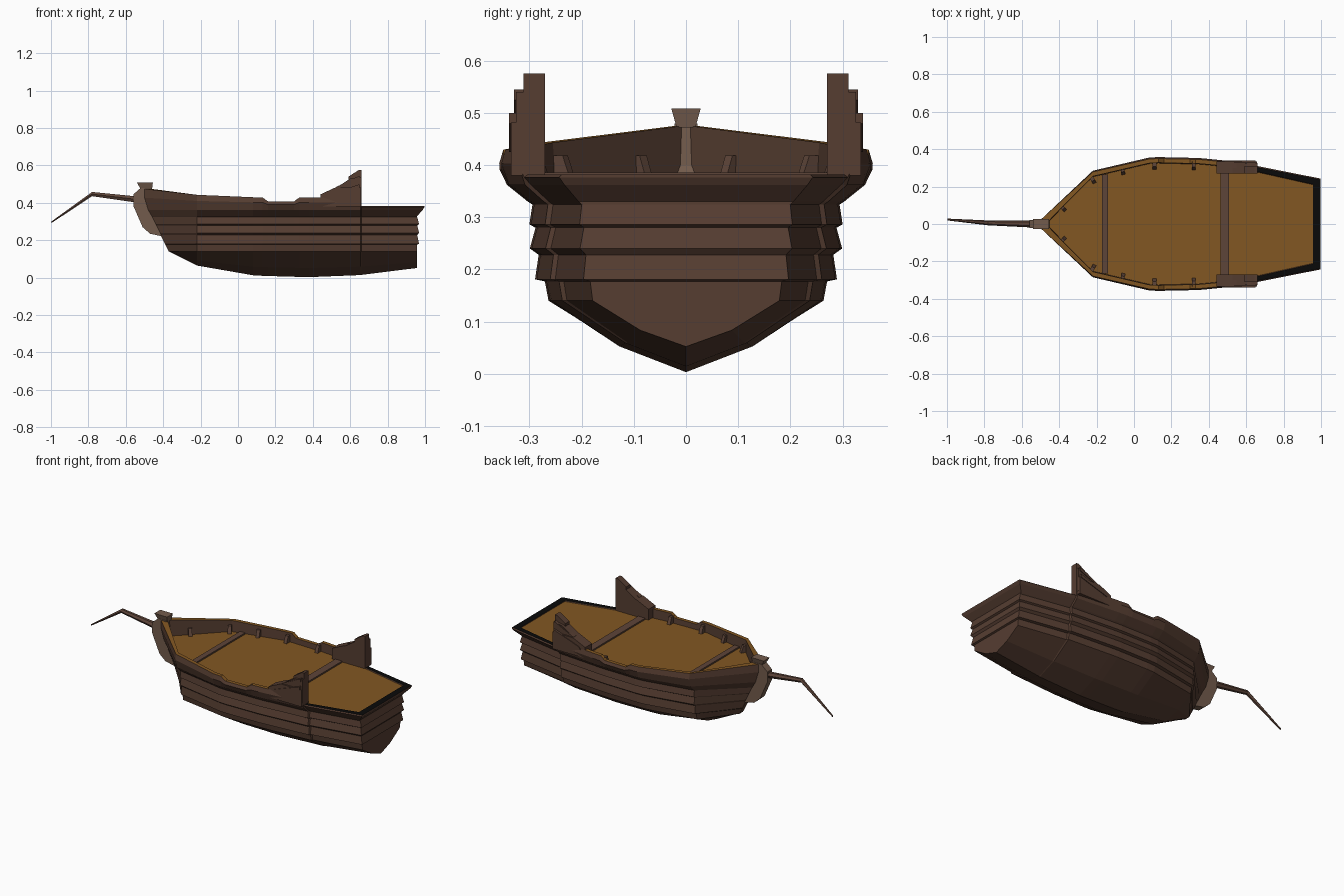
import bpy, bmesh, math
from mathutils import Vector

if "Cube" in bpy.data.objects:
    bpy.data.objects.remove(bpy.data.objects["Cube"])


def mat(name, r, g, b):
    m = bpy.data.materials.new(name)
    m.diffuse_color = (r, g, b, 1)
    m.use_nodes = True
    m.node_tree.nodes["Principled BSDF"].inputs["Base Color"].default_value = m.diffuse_color
    return m


BROWN = mat("hull brown", 0.092, 0.047, 0.031)
DECK = mat("deck orange brown", 0.225, 0.095, 0.016)
BLACK = mat("rim black", 0.003, 0.003, 0.003)
PALE = mat("bow pale brown", 0.17, 0.105, 0.072)
BEAM = mat("beam brown", 0.11, 0.058, 0.04)


def finish(bm, name, mats):
    bmesh.ops.remove_doubles(bm, verts=bm.verts, dist=1e-5)
    bmesh.ops.recalc_face_normals(bm, faces=bm.faces)
    me = bpy.data.meshes.new(name)
    bm.to_mesh(me)
    bm.free()
    for m in mats:
        me.materials.append(m)
    ob = bpy.data.objects.new(name, me)
    bpy.context.collection.objects.link(ob)
    return ob


def loft(name, rings, mats):
    """Skin closed rings of points and cap both ends."""
    bm = bmesh.new()
    vs = [[bm.verts.new(p) for p in r] for r in rings]
    n = len(rings[0])
    for a, b in zip(vs, vs[1:]):
        for i in range(n):
            bm.faces.new((a[i], a[(i + 1) % n], b[(i + 1) % n], b[i]))
    bm.faces.new(vs[0])
    bm.faces.new(vs[-1])
    return finish(bm, name, mats)


def prism(name, pts, y0, y1, mats):
    """Extrude an x,z outline between two y values."""
    return loft(name, [[(x, y, z) for x, z in pts] for y in (y0, y1)], mats)


# Hull cross-section at the widest place: (half width, height), keel to rail
SECTION = [(0, 0), (0.13, 0.05), (0.265, 0.14), (0.272, 0.177), (0.291, 0.181),
           (0.284, 0.228), (0.301, 0.24), (0.29, 0.28), (0.302, 0.286),
           (0.296, 0.324), (0.305, 0.33), (0.345, 0.362)]
# Stations: x, rail half width, keel height, rail top height
STATIONS = [(-0.5, 0.022, 0.14, 0.475), (-0.22, 0.285, 0.065, 0.443),
            (0.08, 0.355, 0.013, 0.43), (0.13, 0.358, 0.01, 0.43),
            (0.16, 0.357, 0.009, 0.408), (0.30, 0.354, 0.005, 0.408),
            (0.33, 0.354, 0.004, 0.43), (0.38, 0.35, 0.003, 0.43),
            (0.655, 0.322, 0.014, 0.43), (0.66, 0.31, 0.015, 0.382),
            (0.96, 0.243, 0.052, 0.382)]
NS = len(SECTION)
DECK_Z = 0.377


def half_section(k):
    x, w, keel, top = STATIONS[k]
    s = w / 0.36
    pts = []
    for y, z in SECTION:
        if z < 0.14:
            z = keel + (0.14 - keel) * z / 0.14
        pts.append([x, y * s, z])
    inner = max(0.0, w - 0.03) if k else 0.008
    pts += [[x, w, 0.37 + (top - 0.37) * 0.55], [x, w - 0.008 * s, top],
            [x, inner, top], [x, inner - 0.003, DECK_Z]]
    for i, p in enumerate(pts):
        if k == 0:                        # raked stem
            p[0] = -0.5 + max(0, 0.4 - p[2]) * 0.5 if i < NS + 2 else -0.465
        elif k == len(STATIONS) - 1:      # stepped transom and overhanging rim
            if i < NS - 1:
                p[0] = 0.958 + (0.01 if i in (4, 6, 8) else 0)
            elif i < NS + 2:
                p[0] = 0.988 if i == NS - 1 else 0.996
            else:
                p[0] = 0.958
    return pts


def build_hull():
    bm = bmesh.new()
    sides = []
    for sg in (1, -1):
        sides.append([[bm.verts.new((x, y * sg, z)) for x, y, z in half_section(k)]
                      for k in range(len(STATIONS))])
    n = NS + 4

    def rail_mat(k, i):
        if i != NS + 1:
            return 0
        return 2 if k >= len(STATIONS) - 2 else 1

    for g in sides:                       # planked sides and bulwarks
        for k in range(len(STATIONS) - 1):
            for i in range(n - 1):
                f = bm.faces.new((g[k][i], g[k + 1][i], g[k + 1][i + 1], g[k][i + 1]))
                f.material_index = rail_mat(k, i)
    a, b = sides
    for k in (0, len(STATIONS) - 1):      # stem and transom
        for i in range(n - 1):
            f = bm.faces.new((a[k][i], a[k][i + 1], b[k][i + 1], b[k][i]))
            f.material_index = rail_mat(k, i)
    for k in range(len(STATIONS) - 1):    # deck
        f = bm.faces.new((a[k][-1], a[k + 1][-1], b[k + 1][-1], b[k][-1]))
        f.material_index = 1
    bmesh.ops.dissolve_degenerate(bm, edges=bm.edges, dist=1e-5)
    return finish(bm, "hull", [BROWN, DECK, BLACK])


build_hull()

# Cross beams on the deck
for name, x, hw, hy in (("front_beam", -0.155, 0.017, 0.265), ("rear_beam", 0.485, 0.023, 0.305)):
    prism(name, [(x - hw, 0.37), (x + hw, 0.37), (x + hw, 0.386), (x - hw, 0.386)], -hy, hy, [BEAM])

# Ribs leaning on the inside of the bulwark
for x, y, deg in ((-0.38, 0.085, 43), (-0.22, 0.235, 30), (-0.06, 0.283, 12),
                  (0.11, 0.312, 0), (0.32, 0.309, 0), (0.53, 0.295, -6)):
    for sg in (1, -1):
        t = math.radians(deg)
        out = Vector((-math.sin(t), math.cos(t) * sg, 0))
        side = Vector((out.y, -out.x, 0)) * 0.01
        rings = []
        for z, d0 in ((0.37, -0.022), (0.418, -0.004)):
            c = Vector((x, y * sg, z))
            rings.append([c + out * d0 - side, c + out * d0 + side,
                          c + out * 0.025 + side, c + out * 0.025 - side])
        loft("rib", rings, [BEAM])

# Stepped wing boards at the quarter: outline, outer face
BOARDS = [([(0.44, 0.38), (0.44, 0.445), (0.52, 0.482), (0.658, 0.482), (0.658, 0.38)], 0.335),
          ([(0.505, 0.40), (0.505, 0.468), (0.60, 0.53), (0.659, 0.54), (0.659, 0.40)], 0.326),
          ([(0.59, 0.42), (0.59, 0.54), (0.645, 0.575), (0.66, 0.575), (0.66, 0.38), (0.62, 0.38)], 0.311)]
for sg in (1, -1):
    for pts, outer in BOARDS:
        prism("wing_board", pts, 0.27 * sg, outer * sg, [BROWN])
    # slanted battens on the outer face
    for dz in (0.0, 0.045):
        prism("wing_batten", [(0.47 + dz, 0.425 + dz), (0.48 + dz, 0.44 + dz),
                              (0.65, 0.50 + dz), (0.65, 0.48 + dz)],
              0.30 * sg, (0.339 - dz * 0.2) * sg, [BROWN])

# Carved stem piece and its cap
prism("stem_piece", [(-0.52, 0.48), (-0.56, 0.445), (-0.56, 0.385), (-0.51, 0.27), (-0.47, 0.235),
                     (-0.40, 0.22), (-0.42, 0.30), (-0.46, 0.40), (-0.465, 0.48)], -0.022, 0.022, [PALE])
loft("stem_cap", [[(-0.52, -0.018, 0.472), (-0.46, -0.018, 0.472), (-0.46, 0.018, 0.472), (-0.52, 0.018, 0.472)],
                  [(-0.54, -0.028, 0.508), (-0.455, -0.028, 0.508), (-0.455, 0.028, 0.508), (-0.54, 0.028, 0.508)]],
     [PALE])

# Bent, tapering bowsprit
rings = []
for x, y, z, r in ((-0.54, 0, 0.418, 0.019), (-0.78, 0.006, 0.447, 0.013), (-0.998, 0.024, 0.296, 0.005)):
    rings.append([(x, y + r * math.cos(a * math.pi / 3), z + r * math.sin(a * math.pi / 3)) for a in range(6)])
loft("bowsprit", rings, [BEAM])
